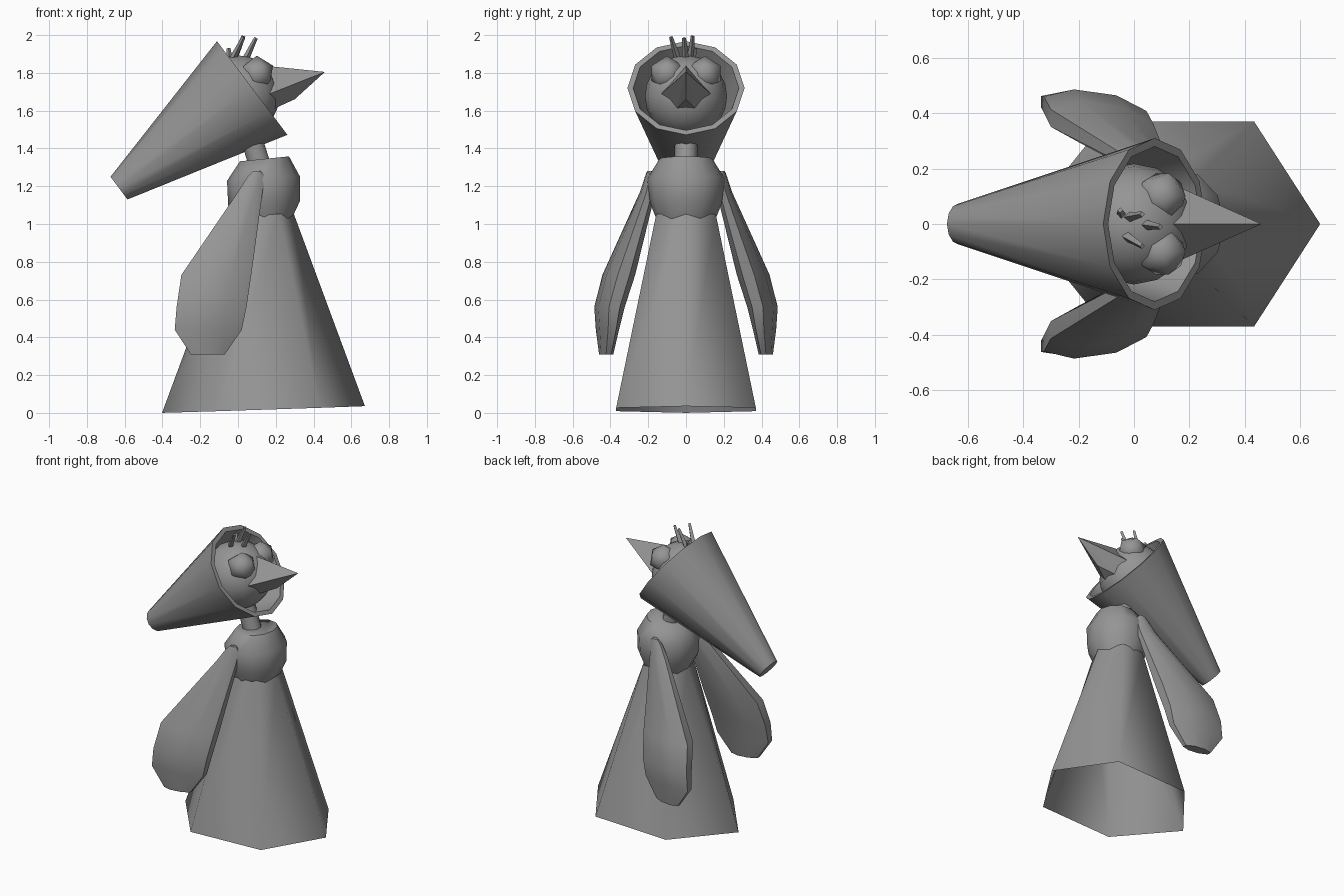
import bpy, bmesh
from math import cos, sin, pi, radians
from mathutils import Vector

if "Cube" in bpy.data.objects:
    bpy.data.objects.remove(bpy.data.objects["Cube"], do_unlink=True)

grey = bpy.data.materials.new("plain grey")
grey.use_nodes = True
grey.diffuse_color = (0.3, 0.3, 0.3, 1)
grey.node_tree.nodes["Principled BSDF"].inputs["Base Color"].default_value = (0.3, 0.3, 0.3, 1)


def finish(name, bm, angle=None):
    bmesh.ops.recalc_face_normals(bm, faces=bm.faces)
    mesh = bpy.data.meshes.new(name)
    bm.to_mesh(mesh)
    bm.free()
    mesh.materials.append(grey)
    obj = bpy.data.objects.new(name, mesh)
    bpy.context.collection.objects.link(obj)
    if angle:
        bpy.ops.object.select_all(action='DESELECT')
        obj.select_set(True)
        bpy.context.view_layer.objects.active = obj
        bpy.ops.object.shade_smooth_by_angle(angle=radians(angle))


def loft(name, rings, angle=40, closed=True):
    """Skin a list of point rings, with or without end faces."""
    bm = bmesh.new()
    loops = [[bm.verts.new(p) for p in ring] for ring in rings]
    n = len(loops[0])
    for a, b in zip(loops, loops[1:]):
        for i in range(n):
            bm.faces.new((a[i], a[(i + 1) % n], b[(i + 1) % n], b[i]))
    if closed:
        bm.faces.new(loops[0])
        bm.faces.new(loops[-1])
    finish(name, bm, angle)


def oval(x, y, z, rx, ry, n, tilt=0.0, phase=0.0, skew=0.0):
    """Horizontal ring; tilt raises it along +x, skew slides it in y along +x."""
    turns = [2 * pi * (i + phase) / n for i in range(n)]
    return [(x + rx * cos(t), y + ry * sin(t) + skew * rx * cos(t), z + tilt * rx * cos(t))
            for t in turns]


def tube(name, a, b, stations, n, angle=40):
    """Round part along a line; stations are (fraction, radius)."""
    a, b = Vector(a), Vector(b)
    d = (b - a).normalized()
    side = Vector((0, 1, 0))
    side = (side - d * side.dot(d)).normalized()
    up = d.cross(side)
    loft(name, [[a.lerp(b, f) + r * (side * cos(2 * pi * i / n) + up * sin(2 * pi * i / n))
                 for i in range(n)] for f, r in stations], angle)


def ball(name, centre, radius, ico=False):
    bm = bmesh.new()
    if ico:
        bmesh.ops.create_icosphere(bm, subdivisions=1, radius=radius)
    else:
        bmesh.ops.create_uvsphere(bm, u_segments=16, v_segments=10, radius=radius)
    bmesh.ops.translate(bm, vec=centre, verts=bm.verts)
    finish(name, bm, 80)


# Six-sided open robe; its side corners sit further forward
hem = [(x + (0.03 if abs(y) > 0.1 else 0), y, z)
       for x, y, z in oval(0.135, 0, 0.018, 0.537, 0.427, 6, 0.033)]
loft("robe", [hem, oval(0.14, 0, 1.05, 0.155, 0.182, 6, 0.03)], 70, False)

# Rounded chest and neck
loft("chest", [oval(0.14, 0, 1.01, 0.14, 0.15, 12, 0.06),
               oval(0.138, 0, 1.11, 0.19, 0.19, 12, 0.06),
               oval(0.135, 0, 1.24, 0.193, 0.205, 12, 0.06),
               oval(0.14, 0, 1.345, 0.13, 0.14, 12, 0.1)], 60)
tube("neck", (0.11, 0, 1.33), (0.03, 0, 1.58), [(0, 0.06), (1, 0.06)], 10)

# Tapering hood, hollow all the way down behind its rim
tube("hood", (-0.63, 0, 1.19), (0.075, 0, 1.72),
     [(0, 0.075), (1, 0.31), (1, 0.28), (0.04, 0.05)], 12)

ball("head", (0, 0, 1.675), 0.218)

# Beak
bm = bmesh.new()
for p in [(0.1, 0, 1.84), (0.17, 0, 1.835), (0.46, 0, 1.805), (0.3, 0, 1.66),
          (0.17, 0.13, 1.69), (0.17, -0.13, 1.69), (0.19, 0.05, 1.61), (0.19, -0.05, 1.61)]:
    bm.verts.new(p)
bmesh.ops.convex_hull(bm, input=bm.verts)
finish("beak", bm)

# Sleeve levels: height, back x, front x, inner y, outer y
sleeve = [(1.28, 0.08, 0.12, 0.18, 0.205), (1.25, 0.05, 0.14, 0.165, 0.215),
          (1.17, 0.0, 0.13, 0.165, 0.24), (0.73, -0.3, 0.07, 0.28, 0.432),
          (0.56, -0.325, 0.045, 0.335, 0.475), (0.44, -0.335, 0.02, 0.365, 0.467),
          (0.31, -0.25, -0.07, 0.39, 0.455)]
flat = 0.5 / cos(pi / 8)

for side, word in ((1, "left"), (-1, "right")):
    loft(word + "_sleeve", [oval((a + b) / 2, side * (c + d) / 2, z, (b - a) * flat,
                                 (d - c) * flat, 8, phase=0.5, skew=-0.14 * side)
                            for z, a, b, c, d in sleeve], 50)
    ball(word + "_eye", (0.1, side * 0.1, 1.795), 0.096, True)

# Tuft of thin feathers
for i, (root, tip) in enumerate([((-0.05, -0.03, 1.83), (0.03, -0.08, 1.99)),
                                 ((0.02, 0, 1.83), (0.095, -0.01, 1.985)),
                                 ((-0.04, 0.02, 1.83), (0.03, 0.035, 1.995)),
                                 ((-0.04, 0.02, 1.83), (-0.05, 0.05, 1.93))]):
    tube("feather_%d" % (i + 1), root, tip, [(0, 0.022), (1, 0.01)], 4, 30)
